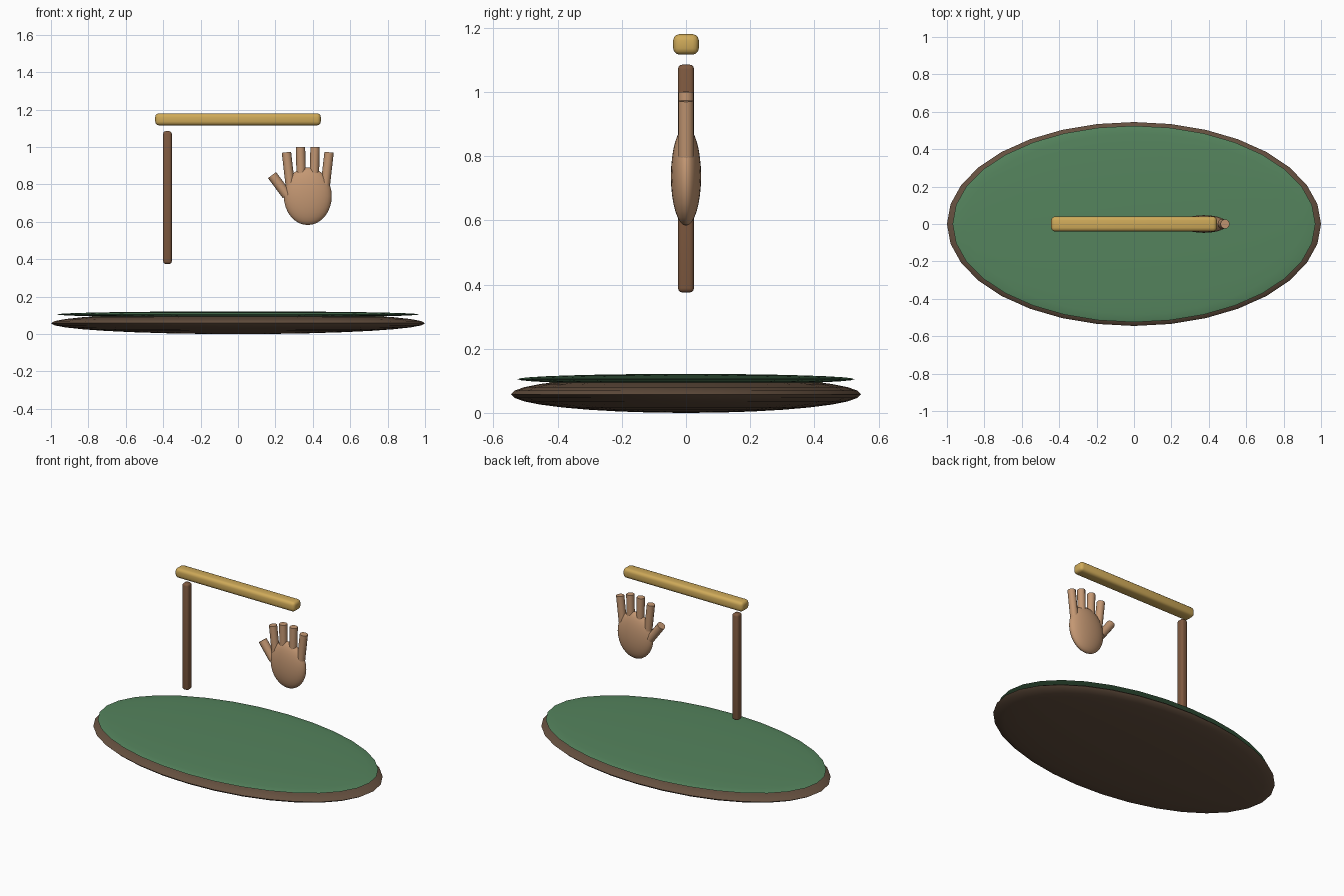
import bpy
from math import radians
from mathutils import Vector

if "Cube" in bpy.data.objects:
    bpy.data.objects.remove(bpy.data.objects["Cube"])


def material(name, rgb):
    m = bpy.data.materials.new(name)
    m.diffuse_color = (*rgb, 1)
    m.use_nodes = True
    m.node_tree.nodes["Principled BSDF"].inputs["Base Color"].default_value = m.diffuse_color
    return m


WOOD = material("dark_wood", (0.13, 0.08, 0.05))
GREEN = material("green", (0.09, 0.23, 0.11))
POST = material("post_brown", (0.21, 0.10, 0.05))
GOLD = material("gold", (0.62, 0.40, 0.10))
SKIN = material("skin", (0.55, 0.31, 0.17))


def finish(name, mat):
    ob = bpy.context.object
    ob.name = name
    ob.data.materials.append(mat)
    bpy.ops.object.shade_smooth_by_angle(angle=radians(40))
    return ob


def ellipsoid(name, loc, radii, mat):
    bpy.ops.mesh.primitive_uv_sphere_add(segments=32, ring_count=16, radius=1, location=loc)
    bpy.context.object.scale = radii
    bpy.ops.object.transform_apply(location=False, rotation=False, scale=True)
    return finish(name, mat)


def rounded_box(name, loc, size, bevel, mat):
    bpy.ops.mesh.primitive_cube_add(size=1, location=loc)
    ob = bpy.context.object
    ob.scale = size
    bpy.ops.object.transform_apply(location=False, rotation=False, scale=True)
    mod = ob.modifiers.new("round", "BEVEL")
    mod.width, mod.segments = bevel, 3
    bpy.ops.object.modifier_apply(modifier=mod.name)
    return finish(name, mat)


def rod(name, a, b, radius, mat):
    a, b = Vector(a), Vector(b)
    d = b - a
    bpy.ops.mesh.primitive_cylinder_add(vertices=10, radius=radius, depth=d.length,
                                        location=(a + b) / 2,
                                        rotation=d.to_track_quat('Z', 'Y').to_euler())
    return finish(name, mat)


# Oval base with a thin green top
ellipsoid("base", (0, 0, 0.058), (1.0, 0.545, 0.058), WOOD)
ellipsoid("green_top", (0, 0, 0.105), (0.97, 0.525, 0.0165), GREEN)

# Floating post and crossbar
rounded_box("post", (-0.377, 0, 0.73), (0.046, 0.05, 0.71), 0.014, POST)
rounded_box("crossbar", (0, 0, 1.148), (0.885, 0.08, 0.064), 0.02, GOLD)

# Hand: palm, four spread fingers and a thumb
cx = 0.373
ellipsoid("palm", (cx, 0, 0.737), (0.128, 0.047, 0.154), SKIN)
for side in (-1, 1):
    for label, low, high, top in (("outer", 0.094, 0.114, 0.972), ("inner", 0.034, 0.039, 1.0)):
        rod(f"{label}_finger_{'left' if side < 0 else 'right'}",
            (cx + side * low, 0, 0.797), (cx + side * high, 0, top), 0.025, SKIN)
rod("thumb", (0.262, 0, 0.742), (0.182, 0, 0.85), 0.027, SKIN)
